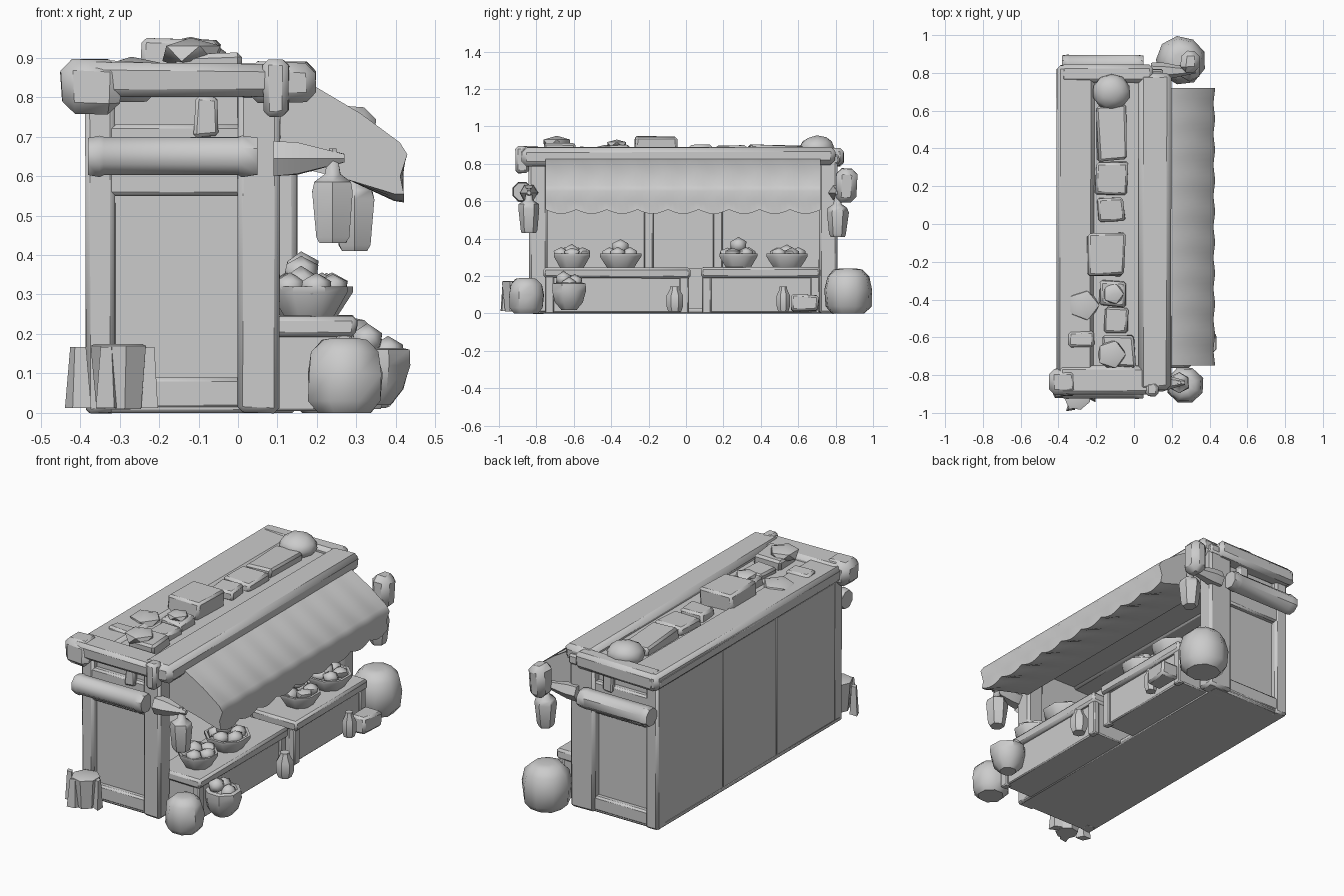
import bpy, bmesh, math, random
from mathutils import Vector, Matrix

if "Cube" in bpy.data.objects:
    bpy.data.objects.remove(bpy.data.objects["Cube"])

random.seed(4)


def finish(bm, name, angle=38):
    bmesh.ops.recalc_face_normals(bm, faces=bm.faces)
    me = bpy.data.meshes.new(name)
    bm.to_mesh(me)
    bm.free()
    ob = bpy.data.objects.new(name, me)
    bpy.context.collection.objects.link(ob)
    me.shade_smooth()
    me.set_sharp_from_angle(angle=math.radians(angle))
    return ob


def box(name, x, y, z, bevel=0.01, wob=0.0, turn=0.0):
    """Bevelled block from (min, max) ranges, with optional wobble and turn about z."""
    bm = bmesh.new()
    bmesh.ops.create_cube(bm, size=1)
    mid = Vector((sum(x) / 2, sum(y) / 2, sum(z) / 2))
    size = Vector((x[1] - x[0], y[1] - y[0], z[1] - z[0]))
    for v in bm.verts:
        v.co = v.co * size + Vector([random.uniform(-wob, wob) for _ in range(3)])
    if bevel:
        bmesh.ops.bevel(bm, geom=bm.edges[:], offset=bevel, segments=1, affect='EDGES')
    bm.transform(Matrix.Translation(mid) @ Matrix.Rotation(turn, 4, 'Z'))
    return finish(bm, name)


def lathe(name, loc, prof, n=8, axis='Z', wob=0.0):
    """Revolve (radius, height) points round an axis, capped at both ends."""
    bm = bmesh.new()
    rings = []
    for r, h in prof:
        ring = []
        for i in range(n):
            a = 2 * math.pi * (i + 0.5) / n
            k = r * (1 + random.uniform(-wob, wob))
            ring.append(bm.verts.new((k * math.cos(a), k * math.sin(a), h)))
        rings.append(ring)
    for a, b in zip(rings, rings[1:]):
        for i in range(n):
            bm.faces.new((a[i], a[(i + 1) % n], b[(i + 1) % n], b[i]))
    bm.faces.new(rings[0])
    bm.faces.new(rings[-1])
    rot = {'Z': Matrix(), 'X': Matrix.Rotation(math.pi / 2, 4, 'Y'),
           'Y': Matrix.Rotation(-math.pi / 2, 4, 'X')}[axis]
    bm.transform(Matrix.Translation(loc) @ rot)
    return finish(bm, name, 45)


def blob(name, loc, size, sub=1, wob=0.08):
    """Lumpy low-poly ball."""
    bm = bmesh.new()
    bmesh.ops.create_icosphere(bm, subdivisions=sub, radius=1)
    for v in bm.verts:
        v.co = v.co * random.uniform(1 - wob, 1 + wob) * Vector(size) + Vector(loc)
    return finish(bm, name, 50)


# Hollow cabin: base, back wall and end walls, plus a thin plinth
box("cabin_base", (-0.37, 0.03), (-0.795, 0.765), (0.01, 0.24), 0)
box("cabin_back_wall", (-0.37, -0.33), (-0.795, 0.765), (0.2, 0.83), 0)
box("cabin_near_wall", (-0.36, 0.04), (-0.795, -0.755), (0.2, 0.83), 0)
box("cabin_far_wall", (-0.36, 0.04), (0.725, 0.765), (0.2, 0.83), 0)
box("plinth", (-0.385, 0.10), (-0.82, 0.79), (0.0, 0.03), 0.008)

# Back panels with narrow seams between them
for i, (a, b) in enumerate([(-0.76, -0.25), (-0.245, 0.22), (0.225, 0.73)]):
    box(f"back_panel_{i}", (-0.383, -0.36), (a, b), (0.02, 0.80), 0.003)

# Both ends: posts, rails, rolled blind, bracket and hanging lantern
for tag, s, e in (("near", -1, 0.83), ("far", 1, 0.80)):
    def ys(a, b):
        return tuple(sorted((s * a, s * b)))
    box(f"{tag}_back_post", (-0.385, -0.31), ys(e - 0.08, e), (0, 0.82), 0.012, 0.003)
    box(f"{tag}_front_post", (0.0, 0.105 if s < 0 else 0.15), ys(e - 0.09, e + 0.01), (0, 0.82), 0.014, 0.003)
    box(f"{tag}_bottom_rail", (-0.33, 0.02), ys(e - 0.06, e - 0.005), (0.01, 0.09), 0.01)
    box(f"{tag}_top_rail", (-0.33, 0.02), ys(e - 0.06, e - 0.005), (0.55, 0.73), 0.01)
    lathe(f"{tag}_rolled_blind", (-0.38, s * (e + 0.045), 0.65),
          [(0.05, 0), (0.056, 0.03), (0.052, 0.04), (0.052, 0.38), (0.056, 0.39), (0.05, 0.43)], 8, 'X', 0.03)
    box(f"{tag}_roof_bracket", (-0.11, -0.05), ys(e - 0.03, e + 0.01), (0.70, 0.80), 0.008, 0.004)
    lx = 0.24 if s < 0 else 0.295
    ly, lz = s * (e + 0.01), 0.43 if s < 0 else 0.41
    lathe(f"{tag}_bracket", (0.09, ly, 0.645), [(0.048, 0), (0.045, 0.06), (0.012, lx - 0.06)], 6, 'X', 0.1)
    lathe(f"{tag}_lantern", (lx, ly, lz),
          [(0.038, 0), (0.046, 0.015), (0.058, 0.13), (0.052, 0.155), (0.022, 0.175), (0.01, 0.24)], 6, 'Z', 0.06)
box("far_hanging_bundle", (0.25, 0.35), (0.80, 0.91), (0.60, 0.77), 0.03, 0.01)

# Inner pilasters on the back wall
for y in (-0.20, 0.17):
    box("pilaster", (-0.34, -0.30), (y - 0.025, y + 0.025), (0.24, 0.8), 0.006)

# Roof deck and raised rim beams
box("roof_deck", (-0.41, 0.15), (-0.86, 0.82), (0.80, 0.855), 0.01, 0.004)
box("roof_front_beam", (0.02, 0.20), (-0.88, 0.80), (0.79, 0.89), 0.025, 0.006)
box("roof_back_beam", (-0.415, -0.21), (-0.86, 0.84), (0.79, 0.878), 0.02, 0.008)
box("roof_near_beam", (-0.40, 0.12), (-0.90, -0.75), (0.80, 0.885), 0.02, 0.005)
box("roof_far_beam", (-0.39, 0.10), (0.75, 0.84), (0.79, 0.88), 0.02, 0.006)
box("roof_corner_block", (-0.45, -0.30), (-0.91, -0.77), (0.76, 0.895), 0.03, 0.008)
box("roof_beam_cap", (0.065, 0.13), (-0.91, -0.84), (0.75, 0.895), 0.015, 0.004)

# Cargo on the roof: centre x, y, size x, y, top z
for i, (x, y, sx, sy, top) in enumerate([
        (-0.12, 0.48, .15, .29, .90), (-0.12, 0.24, .16, .18, .90), (-0.12, 0.08, .14, .12, .895),
        (-0.15, -0.16, .20, .22, .945), (-0.11, -0.37, .14, .13, .90), (-0.09, -0.51, .12, .14, .895),
        (-0.08, -0.67, .17, .16, .91), (-0.28, -0.61, .14, .08, .89)]):
    box(f"roof_crate_{i}", (x - sx / 2, x + sx / 2), (y - sy / 2, y + sy / 2),
        (0.84, top), 0.012, 0.01, random.uniform(-.08, .08))
blob("roof_sack_far", (-0.12, 0.70, 0.885), (0.10, 0.095, 0.065), 2, 0.05)
blob("roof_sack_near", (-0.12, -0.69, 0.91), (0.08, 0.08, 0.042))
blob("roof_sack_middle", (-0.27, -0.43, 0.865), (0.09, 0.09, 0.04))
blob("roof_sack_small", (-0.11, -0.37, 0.905), (0.06, 0.06, 0.025))

# Awning: closed padded wedge with a scalloped hanging edge
bm = bmesh.new()
n, scallops = 54, 9
rows = []
for i in range(n + 1):
    t = i / n
    y = -0.75 + 1.47 * t
    c = abs(math.sin(math.pi * scallops * t))
    fold = 0.004 * math.cos(2 * math.pi * scallops * t)
    path = [(0.10, 0.83), (0.19, 0.83), (0.31, 0.755 + fold), (0.41, 0.685), (0.425 + fold, 0.655),
            (0.415 - fold, 0.60), (0.42, 0.555 - 0.022 * c), (0.395, 0.555 - 0.018 * c),
            (0.28, 0.59), (0.10, 0.635)]
    rows.append([bm.verts.new((x, y, z)) for x, z in path])
for a, b in zip(rows, rows[1:]):
    for j in range(len(a)):
        k = (j + 1) % len(a)
        bm.faces.new((a[j], a[k], b[k], b[j]))
bm.faces.new(rows[0])
bm.faces.new(rows[-1])
finish(bm, "awning", 50)

# Counters with a gap between them
for tag, a, b in (("near", -0.76, 0.02), ("far", 0.08, 0.72)):
    box(f"{tag}_counter_base", (0.02, 0.275), (a + 0.02, b - 0.01), (0.005, 0.20), 0.006)
    box(f"{tag}_counter_top", (0.02, 0.30), (a, b), (0.19, 0.248), 0.012, 0.004)
    for y in (a + 0.03, b - 0.03):
        box(f"{tag}_counter_leg", (0.25, 0.288), (y - 0.025, y + 0.025), (0.0, 0.2), 0.006)

# Baskets heaped with produce
for i, (y, r, top) in enumerate([(-0.61, .105, .37), (-0.35, .12, .40), (0.28, .11, .41), (0.54, .12, .37)]):
    lathe(f"basket_{i}", (0.18, y, 0.245), [(r * .65, 0), (r, .06), (r, .075), (r * .88, .075), (r * .8, .06)], 8)
    for k in range(5):
        a = k * 2 * math.pi / 5 + i
        blob(f"produce_{i}_{k}", (0.18 + .06 * math.cos(a), y + .06 * math.sin(a), 0.318),
             (.045, .045, .036), 1)
    blob(f"produce_{i}_top", (0.16, y, top - 0.045), (.05, .05, .045), 1)

# Ground goods: sacks, pot, bottles, crate
sack = [(.07, 0), (.097, .03), (.102, .10), (.09, .155), (.06, .185), (.03, .19)]
lathe("near_sack", (0.27, -0.855, 0), sack, 8, 'Z', 0.05)
lathe("far_sack", (0.25, 0.867, 0), [(r * 1.28, h * 1.27) for r, h in sack], 9, 'Z', 0.04)
lathe("produce_pot", (0.345, -0.625, 0.02),
      [(.045, 0), (.08, .04), (.097, .10), (.095, .14), (.075, .145), (.065, .12)], 8, 'Z', 0.03)
for k in range(3):
    blob(f"pot_produce_{k}", (0.345 + .035 * math.cos(k * 2.1), -0.625 + .035 * math.sin(k * 2.1),
                              0.155 + .015 * k), (.045, .045, .04))
bottle = [(.035, 0), (.046, .03), (.046, .085), (.026, .12), (.025, .135)]
lathe("near_bottle", (0.33, -0.06, 0.01), bottle, 7)
lathe("far_bottle", (0.32, 0.52, 0.01), [(r * .8, h) for r, h in bottle], 7)
box("far_bowl_crate", (0.29, 0.39), (0.565, 0.71), (0.01, 0.10), 0.012, 0.008)

# Draped bucket beside the back corner
lathe("corner_bucket", (-0.30, -0.91, 0), [(.06, .01), (.075, .17), (.06, .175)], 7, 'Z', 0.03)
for x, y, turn in ((-0.405, -0.90, 0.2), (-0.225, -0.91, -0.2), (-0.33, -0.965, 1.5)):
    bm = bmesh.new()
    bmesh.ops.create_cone(bm, cap_ends=True, segments=4, radius1=0.05, radius2=0.03, depth=0.155)
    bm.transform(Matrix.Translation((x, y, 0.09)) @ Matrix.Rotation(turn + math.pi / 4, 4, 'Z')
                 @ Matrix.Diagonal((0.5, 0.8, 1, 1)))
    finish(bm, "bucket_drape")
